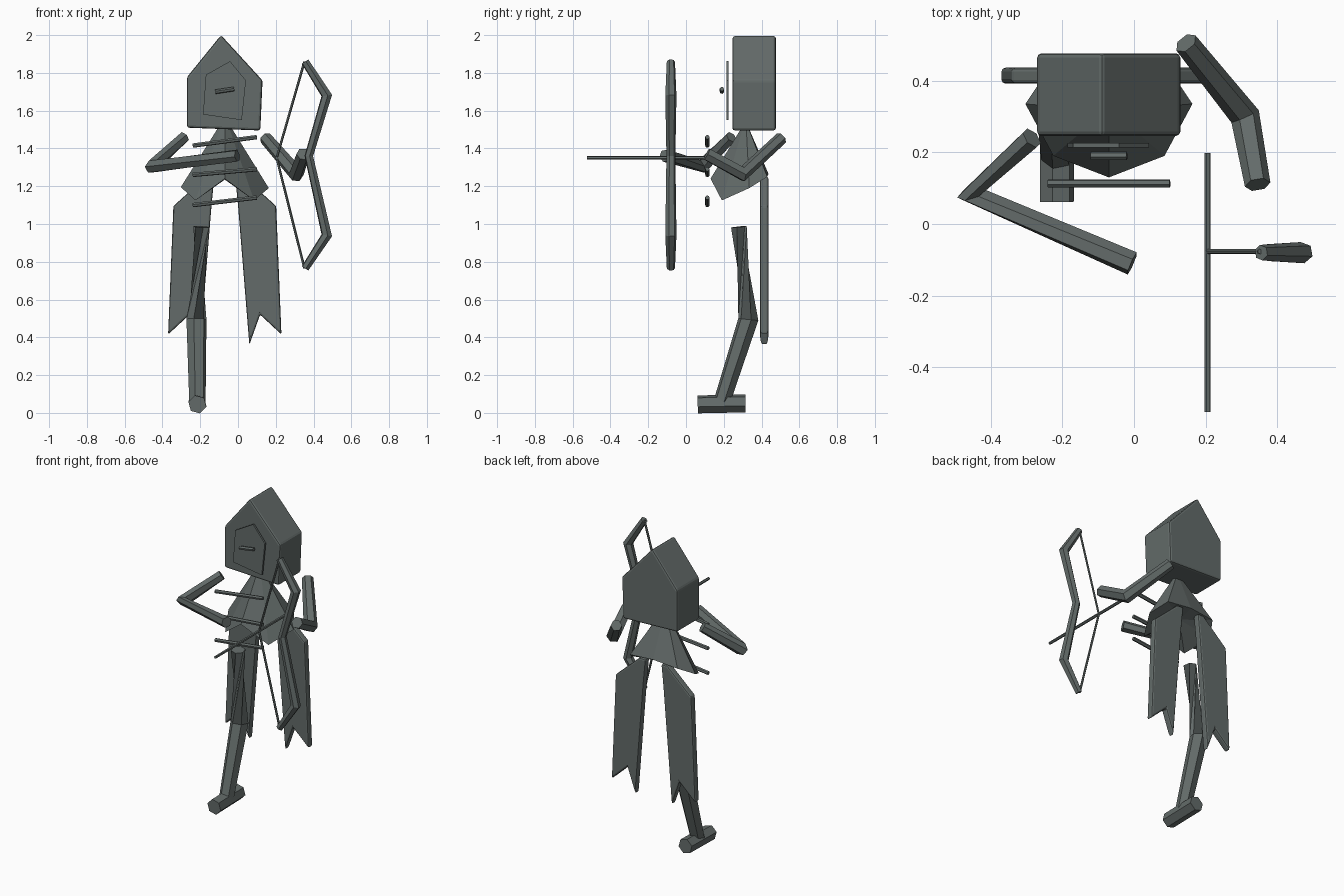
import bpy, bmesh, math
from mathutils import Vector, Quaternion

if "Cube" in bpy.data.objects:
    bpy.data.objects.remove(bpy.data.objects["Cube"])

grey = bpy.data.materials.new("slate_grey")
grey.diffuse_color = (0.125, 0.147, 0.142, 1)
grey.use_nodes = True
grey.node_tree.nodes["Principled BSDF"].inputs["Base Color"].default_value = grey.diffuse_color

CX = -0.07  # middle of the body


def finish(name, bm, bevel=0):
    bmesh.ops.recalc_face_normals(bm, faces=bm.faces)
    me = bpy.data.meshes.new(name)
    bm.to_mesh(me)
    bm.free()
    me.materials.append(grey)
    ob = bpy.data.objects.new(name, me)
    bpy.context.collection.objects.link(ob)
    if bevel:
        m = ob.modifiers.new("bevel", 'BEVEL')
        m.width, m.segments = bevel, 2
        m.limit_method = 'ANGLE'
    return ob


def tube(name, pts, radii, sides=6, twists=None):
    """Faceted tube along points, with mitred joints and optional twist per segment."""
    pts = [Vector(p) for p in pts]
    if not isinstance(radii, (list, tuple)):
        radii = [radii] * len(pts)
    dirs = [(b - a).normalized() for a, b in zip(pts, pts[1:])]
    bm = bmesh.new()
    rings, spin = [], 0
    side = dirs[0].orthogonal().normalized()
    prev = dirs[0]
    for i, (p, r) in enumerate(zip(pts, radii)):
        t = (dirs[max(i - 1, 0)] + dirs[min(i, len(dirs) - 1)]).normalized()
        side = prev.rotation_difference(t) @ side
        prev = t
        if twists and i:
            spin += twists[i - 1]
        rings.append([bm.verts.new(p + r * (Quaternion(t, spin + math.tau * k / sides) @ side))
                      for k in range(sides)])
    for a, b in zip(rings, rings[1:]):
        for k in range(sides):
            n = (k + 1) % sides
            bm.faces.new((a[k], a[n], b[n], b[k]))
    bm.faces.new(rings[0])
    bm.faces.new(rings[-1])
    return finish(name, bm)


def plate(name, outline, y0, y1, bevel=0):
    """Outline in x,z extruded between two depths."""
    bm = bmesh.new()
    f = bm.faces.new([bm.verts.new((x, y0, z)) for x, z in outline])
    new = bmesh.ops.extrude_face_region(bm, geom=[f])["geom"]
    bmesh.ops.translate(bm, vec=(0, y1 - y0, 0),
                        verts=[v for v in new if isinstance(v, bmesh.types.BMVert)])
    return finish(name, bm, bevel)


# Head block, face plate and nose bar
plate("head", [(-0.09, 2.0), (0.13, 1.76), (0.118, 1.495), (-0.27, 1.51), (-0.27, 1.778)],
      0.246, 0.476, 0.012)
plate("face_plate", [(-0.042, 1.862), (0.042, 1.76), (0.02, 1.55), (-0.185, 1.58), (-0.17, 1.79)],
      0.214, 0.226)
tube("nose_bar", [(-0.12, 0.19, 1.70), (-0.02, 0.19, 1.715)], 0.012)

# Flared torso with a pointed hem
hem = [(0, 0.13, 1.24), (0.155, 0.19, 1.125), (0.233, 0.335, 1.19), (0.17, 0.43, 1.25),
       (0, 0.437, 1.265), (-0.17, 0.43, 1.25), (-0.233, 0.335, 1.195), (-0.155, 0.19, 1.125)]
bm = bmesh.new()
low = [bm.verts.new((CX + x, y, z)) for x, y, z in hem]
top = [bm.verts.new((CX + 0.15 * x, 0.315 + 0.12 * (y - 0.3), 1.51)) for x, y, z in hem]
for k in range(8):
    n = (k + 1) % 8
    bm.faces.new((low[k], low[n], top[n], top[k]))
bm.faces.new(top)
mid = bm.verts.new((CX, 0.33, 1.235))
for k in range(8):
    bm.faces.new((low[k], mid, low[(k + 1) % 8]))
finish("torso", bm)

# Rib bars across the chest
for i, (za, zb) in enumerate([(1.415, 1.46), (1.26, 1.29), (1.10, 1.14)]):
    tube(f"rib_bar_{i + 1}", [(-0.24, 0.113, za), (0.10, 0.113, zb)], 0.012)

# Forked coat tails, mirrored about the body
tail = [(0.055, 1.25), (0.10, 1.25), (0.272, 1.095), (0.30, 0.415),
        (0.187, 0.52), (0.13, 0.36), (0.07, 1.10)]
for s, label in ((1, "left"), (-1, "right")):
    plate(f"coat_tail_{label}", [(CX + s * x, z) for x, z in tail], 0.392, 0.436, 0.01)

# Arms
tube("right_arm", [(-0.285, 0.24, 1.46), (-0.455, 0.085, 1.305), (-0.005, -0.11, 1.362)],
     [0.032, 0.04, 0.034])
tube("left_arm", [(0.145, 0.505, 1.455), (0.31, 0.30, 1.265), (0.345, 0.11, 1.37)],
     [0.034, 0.042, 0.036])

# Single leg with a wrung thigh, and its foot
tube("leg", [(-0.195, 0.28, 0.985), (-0.22, 0.33, 0.495), (-0.215, 0.19, 0.06)],
     [0.043, 0.055, 0.045], twists=[math.radians(150), 0])
tube("foot", [(-0.215, 0.062, 0.045), (-0.215, 0.315, 0.05)], 0.049)

# Bow, string and arrow
tube("bow", [(0.355, -0.08, 1.86), (0.47, -0.08, 1.68), (0.375, -0.08, 1.36),
             (0.47, -0.08, 0.94), (0.355, -0.08, 0.765)], [0.022, 0.03, 0.024, 0.03, 0.022])
tube("bow_string", [(0.352, -0.077, 1.86), (0.205, -0.077, 1.35), (0.352, -0.077, 0.765)], 0.007)
tube("arrow", [(0.205, 0.198, 1.35), (0.205, -0.525, 1.35)], 0.009)
